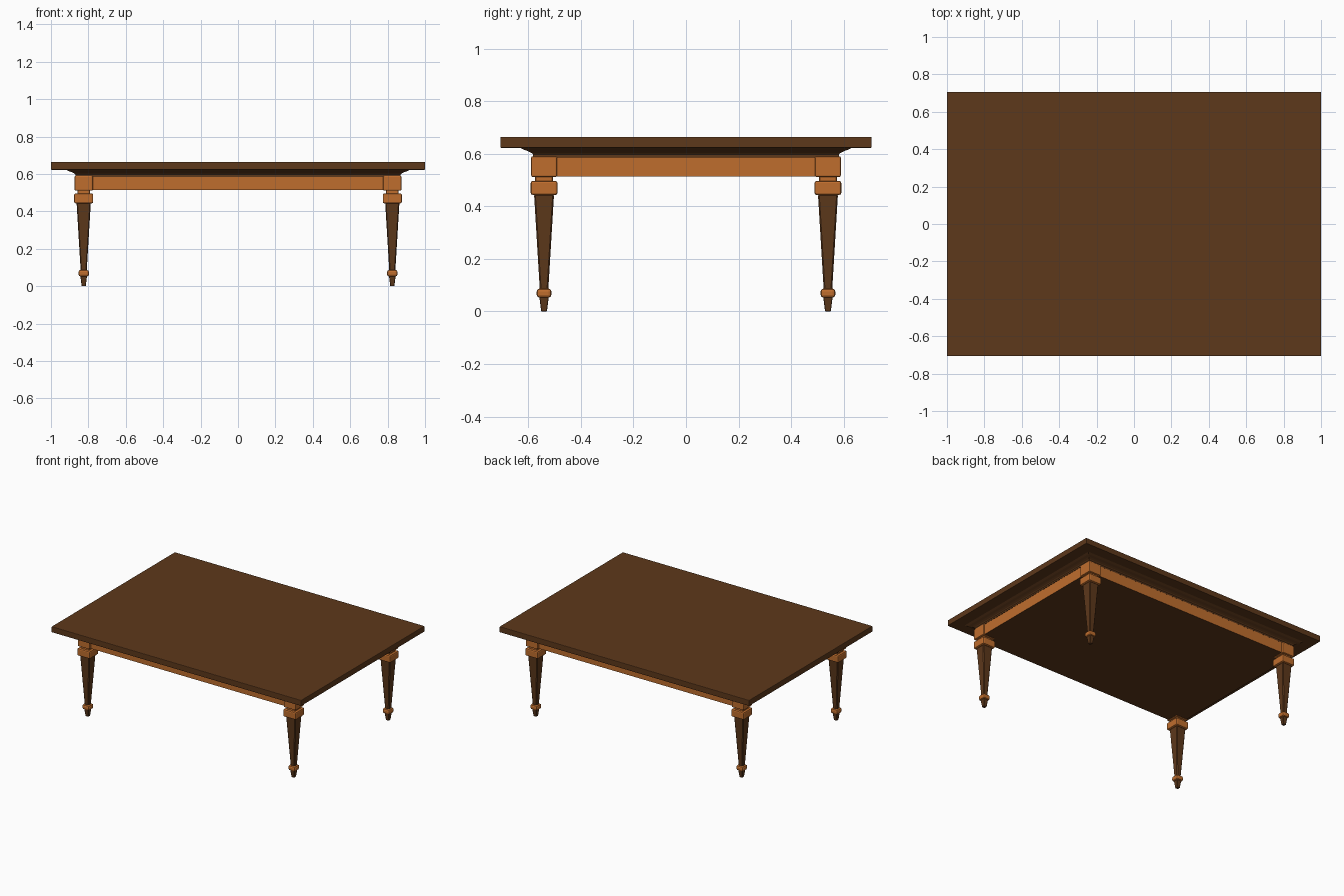
import bpy, bmesh

if "Cube" in bpy.data.objects:
    bpy.data.objects.remove(bpy.data.objects["Cube"])

def material(name, rgb):
    m = bpy.data.materials.new(name)
    m.diffuse_color = (*rgb, 1)
    m.use_nodes = True
    m.node_tree.nodes["Principled BSDF"].inputs["Base Color"].default_value = m.diffuse_color
    return m

DARK = material("dark_wood", (0.11, 0.04, 0.011))
LIGHT = material("light_wood", (0.52, 0.155, 0.027))

def loft(name, rings, mat, at=(0, 0), bevel=0.0, segments=1, caps=True):
    """Stack of rectangles (half_x, half_y, z) skinned into one part."""
    bm = bmesh.new()
    loops = [[bm.verts.new((sx * hx, sy * hy, z))
              for sx, sy in ((-1, -1), (1, -1), (1, 1), (-1, 1))]
             for hx, hy, z in rings]
    for a, b in zip(loops, loops[1:]):
        for i in range(4):
            j = (i + 1) % 4
            bm.faces.new((a[i], a[j], b[j], b[i]))
    if caps:
        bm.faces.new(loops[0][::-1])
        bm.faces.new(loops[-1])
    me = bpy.data.meshes.new(name)
    bm.to_mesh(me)
    bm.free()
    me.materials.append(mat)
    ob = bpy.data.objects.new(name, me)
    ob.location = (*at, 0)
    bpy.context.collection.objects.link(ob)
    if bevel:
        mod = ob.modifiers.new("bevel", 'BEVEL')
        mod.width, mod.segments = bevel, segments
    return ob

# Table top
loft("table_top", [(1, 0.706, 0.622), (1, 0.706, 0.664)], DARK, bevel=0.004, segments=2)

# Cove moulding under the top: (outward offset, z)
cove = [(0, 0.585), (0, 0.597), (0.006, 0.603), (0.018, 0.609), (0.034, 0.615), (0.05, 0.623)]
loft("cove_moulding", [(0.87 + o, 0.582 + o, z) for o, z in cove], DARK, caps=False)

# Apron and the panel closing it underneath
loft("apron", [(0.863, 0.575, 0.514), (0.863, 0.575, 0.59)], LIGHT, caps=False)
bpy.ops.mesh.primitive_plane_add(size=2, location=(0, 0, 0.514))
panel = bpy.context.object
panel.name = "bottom_panel"
panel.scale = (0.863, 0.575, 1)
panel.data.materials.append(DARK)

# Leg parts: name, [(half width, z)...], material, bevel, segments
LEG = [
    ("leg_block", [(0.049, 0.511), (0.049, 0.59)], LIGHT, 0.006, 2),
    ("leg_neck", [(0.034, 0.488), (0.034, 0.515)], LIGHT, 0.003, 1),
    ("leg_collar", [(0.051, 0.443), (0.051, 0.496)], LIGHT, 0.008, 2),
    ("leg_shaft", [(0.016, 0.08), (0.038, 0.446)], DARK, 0.005, 1),
    ("leg_knob", [(0.028, 0.052), (0.028, 0.087)], LIGHT, 0.011, 2),
    ("leg_foot", [(0.011, 0.0), (0.018, 0.056)], DARK, 0.002, 1),
]
for sy, depth in ((-1, "front"), (1, "back")):
    for sx, side in ((-1, "left"), (1, "right")):
        for name, prof, mat, bev, seg in LEG:
            loft(f"{depth}_{side}_{name}", [(h, h, z) for h, z in prof], mat,
                 (sx * 0.825, sy * 0.54), bev, seg)
